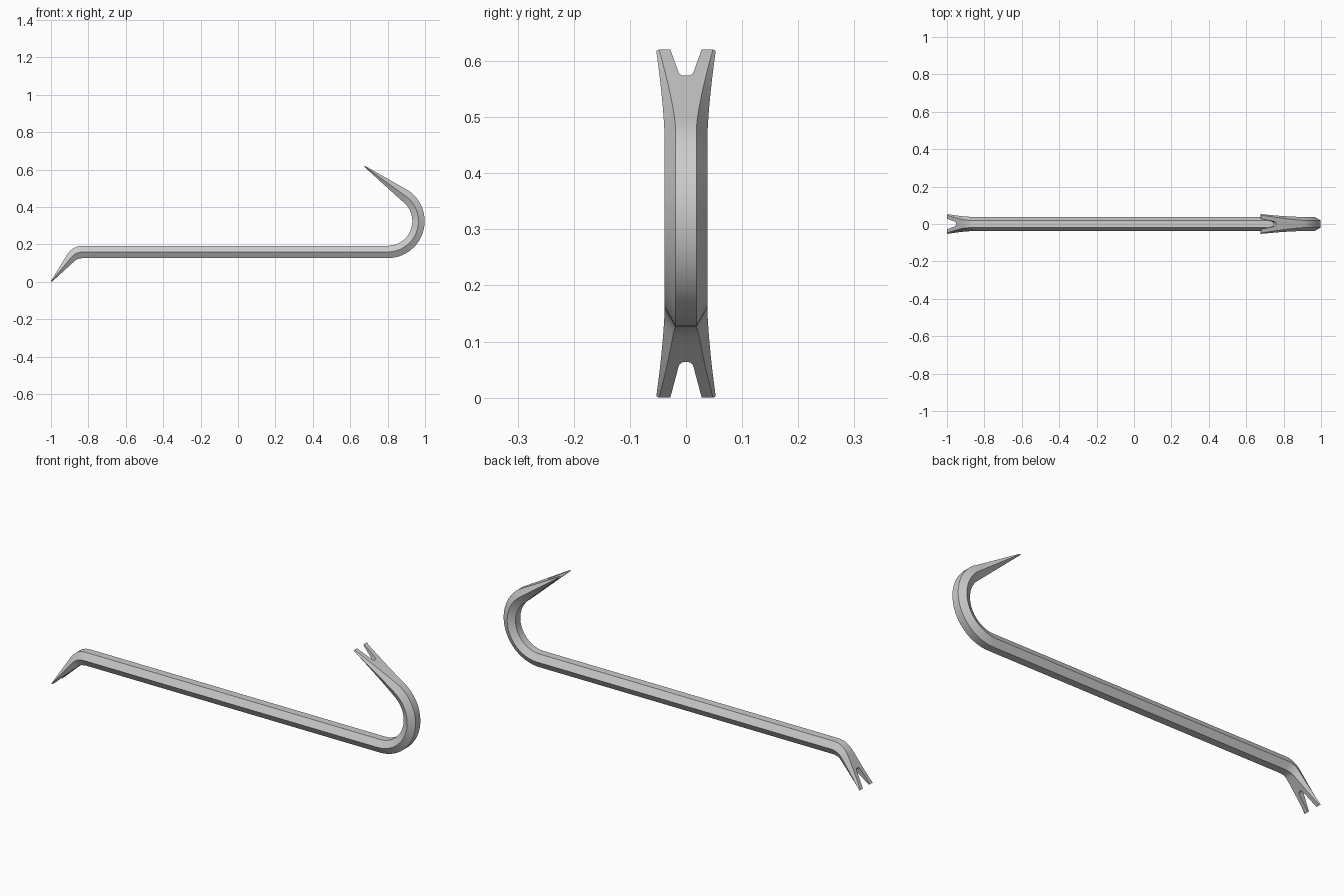
import bpy, bmesh, math
from mathutils import Vector

if "Cube" in bpy.data.objects:
    bpy.data.objects.remove(bpy.data.objects["Cube"])

def arc(cx, cz, r, a0, a1, n):
    return [Vector((cx + r * math.cos(math.radians(a0 + (a1 - a0) * i / n)), 0,
                    cz + r * math.sin(math.radians(a0 + (a1 - a0) * i / n)))) for i in range(n + 1)]

def straight(a, b, n):
    return [a.lerp(b, i / n) for i in range(1, n + 1)]

# Centre line: short claw, bend, straight bar, big hook, hooked claw
TIP_L, TIP_R = Vector((-0.998, 0, 0.002)), Vector((0.677, 0, 0.618))
bend = arc(-0.83, 0.08, 0.08, 140, 90, 8)
hook = arc(0.80, 0.325, 0.165, -90, 55, 24)
path = straight(bend[0], TIP_L, 8)[::-1] + bend + hook + straight(hook[-1], TIP_R, 10)

dist = [0.0]
for a, b in zip(path, path[1:]):
    dist.append(dist[-1] + (b - a).length)
total = dist[-1]

def mix(a, b, t):
    return a + (b - a) * t

# Hexagonal bar swept along the path, flattening and flaring to each claw
bm = bmesh.new()
rings = []
for i, p in enumerate(path):
    t = (path[min(i + 1, len(path) - 1)] - path[max(i - 1, 0)]).normalized()
    n = Vector((-t.z, 0, t.x))
    u = max(0, 1 - dist[i] / 0.21, 1 - (total - dist[i]) / 0.27)
    wide = mix(0.038, 0.053, u ** 1.5)
    flat = mix(0.019, 0.048, u ** 1.3)
    thick = mix(0.033, 0.003, u)
    section = [(wide, 0), (flat, thick), (-flat, thick), (-wide, 0), (-flat, -thick), (flat, -thick)]
    rings.append([bm.verts.new(p + Vector((0, y, 0)) + n * h) for y, h in section])
for r0, r1 in zip(rings, rings[1:]):
    for k in range(6):
        bm.faces.new((r0[k], r0[(k + 1) % 6], r1[(k + 1) % 6], r1[k]))
bm.faces.new(rings[0])
bm.faces.new(rings[-1])
bmesh.ops.recalc_face_normals(bm, faces=bm.faces)
mesh = bpy.data.meshes.new("pry_bar")
bm.to_mesh(mesh)
bm.free()
bar = bpy.data.objects.new("pry_bar", mesh)
bpy.context.collection.objects.link(bar)
bpy.context.view_layer.objects.active = bar
bar.select_set(True)

# Round-bottomed V notch cut through each claw
def cut_notch(tip, root):
    d = (root - tip).normalized()
    n = Vector((-d.z, 0, d.x))
    half = [(-0.02, 0.0315), (0.08, 0.0135), (0.087, 0.0115), (0.0915, 0.008), (0.093, 0.004)]
    outline = half + [(s, -y) for s, y in reversed(half)]
    bm = bmesh.new()
    lo, hi = [[bm.verts.new(tip + d * s + Vector((0, y, 0)) + n * h) for s, y in outline]
              for h in (-0.07, 0.07)]
    bm.faces.new(lo)
    bm.faces.new(hi)
    for k in range(len(outline)):
        j = (k + 1) % len(outline)
        bm.faces.new((lo[k], lo[j], hi[j], hi[k]))
    bmesh.ops.recalc_face_normals(bm, faces=bm.faces)
    me = bpy.data.meshes.new("notch_cutter")
    bm.to_mesh(me)
    bm.free()
    cutter = bpy.data.objects.new("notch_cutter", me)
    cutter.hide_render = True
    bpy.context.collection.objects.link(cutter)
    mod = bar.modifiers.new("notch", 'BOOLEAN')
    mod.operation, mod.solver, mod.object = 'DIFFERENCE', 'EXACT', cutter
    bpy.ops.object.modifier_apply(modifier=mod.name)
    bpy.data.objects.remove(cutter)

cut_notch(TIP_L, bend[0])
cut_notch(TIP_R, hook[-1])
bpy.ops.object.shade_smooth_by_angle(angle=math.radians(35))
